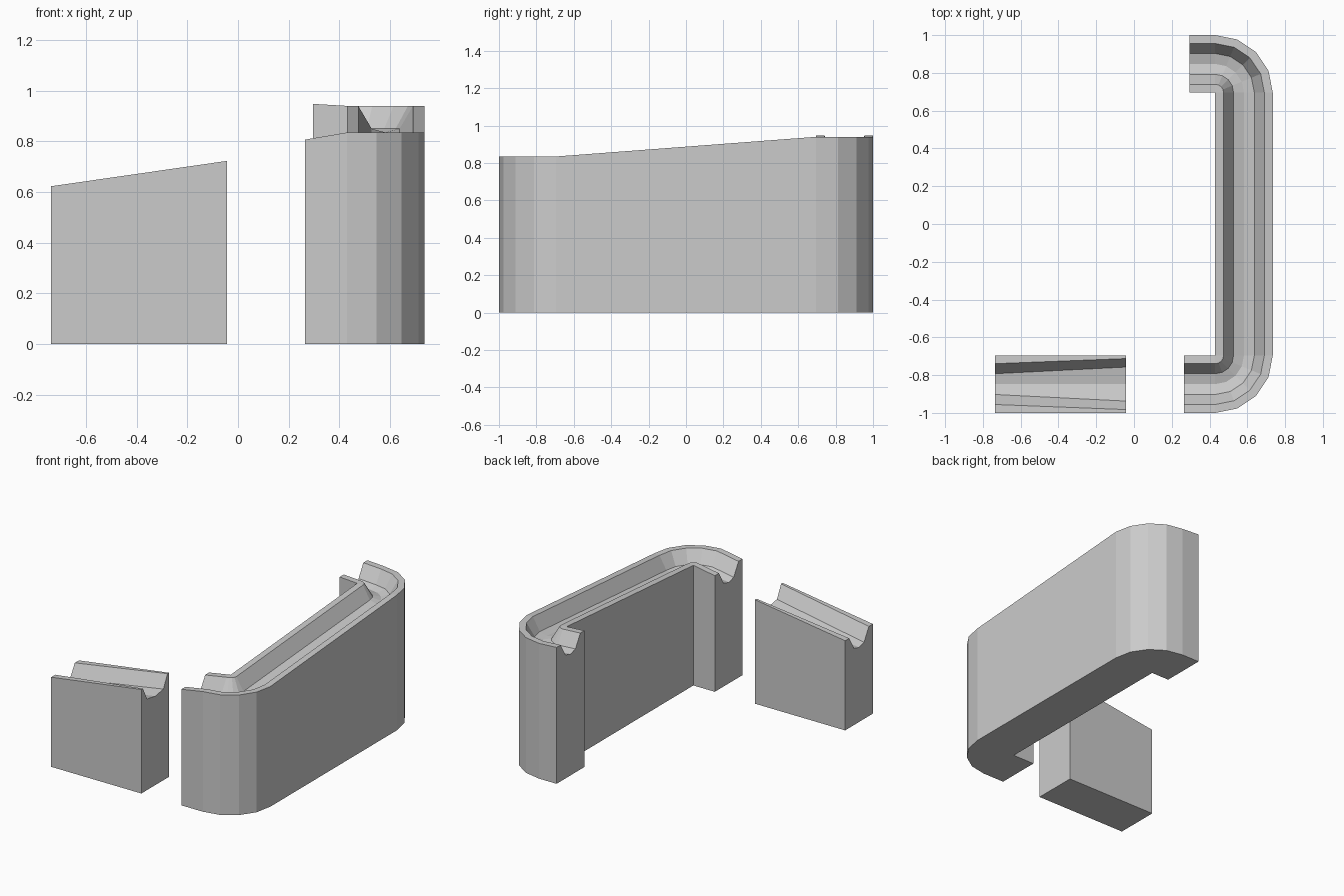
import bpy, bmesh
from math import sin, cos, radians

if "Cube" in bpy.data.objects:
    bpy.data.objects.remove(bpy.data.objects["Cube"])

W = 0.305  # wall thickness


def section(half_top, half_floor):
    # (distance from the inner face, depth below the rim) across the gutter
    m = W / 2
    return [(0, 0), (m - half_top, 0), (m - half_floor, -0.09), (m, -0.105),
            (m + half_floor, -0.09), (m + half_top, 0), (W, 0)]


def sweep(name, stations):
    # station: inner x, inner y, outward angle, rim height, gutter half widths
    bm = bmesh.new()
    rings = []
    for x, y, ang, z, top, floor in stations:
        c, s = cos(radians(ang)), sin(radians(ang))
        pts = [(d, z + h) for d, h in section(top, floor)] + [(W, 0), (0, 0)]
        rings.append([bm.verts.new((x + d * c, y + d * s, h)) for d, h in pts])
    for a, b in zip(rings, rings[1:]):
        n = len(a)
        for i in range(n):
            j = (i + 1) % n
            bm.faces.new((a[i], a[j], b[j], b[i]))
    bm.faces.new(rings[0])
    bm.faces.new(rings[-1][::-1])
    bmesh.ops.remove_doubles(bm, verts=bm.verts, dist=1e-4)
    bmesh.ops.recalc_face_normals(bm, faces=bm.faces)
    me = bpy.data.meshes.new(name)
    bm.to_mesh(me)
    bm.free()
    ob = bpy.data.objects.new(name, me)
    bpy.context.collection.objects.link(ob)


G = (0.108, 0.055)   # standard gutter
CX, CY = 0.43, 0.695  # corner pivots

# U-shaped wall: lower stub, corner, rising straight, corner, upper stub
path = [(0.265, -CY, -90, 0.807, *G)]
path += [(CX, -CY, -90 + 22.5 * i, 0.835, *G) for i in range(5)]
path += [(CX, CY, 22.5 * i, 0.94, *G) for i in range(5)]
path += [(0.295, CY, 90, 0.948, *G)]
sweep("curved_gutter_wall", path)

# Separate straight ramp with a gutter that widens uphill
sweep("entry_ramp", [(-0.737, -CY, -90, 0.623, *G),
                     (-0.043, -CY, -90, 0.723, 0.135, 0.09)])
